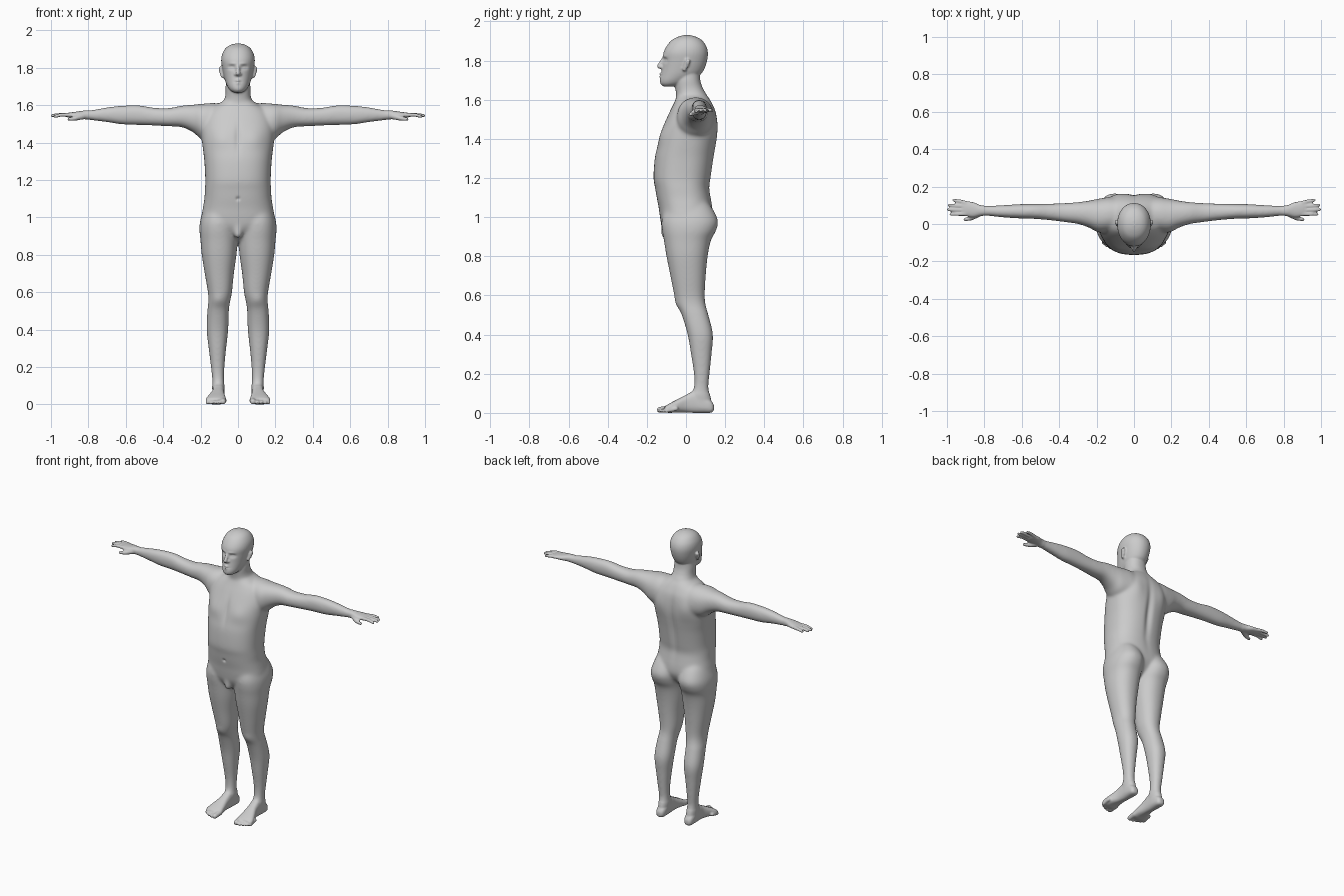
import bpy, bmesh, math
from mathutils import Vector

bm = bmesh.new()
ORDER = {'x': lambda t, a, b: (t, a, b), 'y': lambda t, a, b: (a, t, b), 'z': lambda t, a, b: (a, b, t)}


def spline(rows, steps=5):
    """Catmull-Rom through rows of numbers."""
    out = []
    for i in range(len(rows) - 1):
        p0, p1 = rows[max(i - 1, 0)], rows[i]
        p2, p3 = rows[i + 1], rows[min(i + 2, len(rows) - 1)]
        for s in range(steps):
            u = s / steps
            out.append([0.5 * (2 * b + (c - a) * u + (2 * a - 5 * b + 4 * c - d) * u * u
                               + (3 * b - a - 3 * c + d) * u ** 3) for a, b, c, d in zip(p0, p1, p2, p3)])
    return out + [list(rows[-1])]


def loft(axis, rows, side=1, n=2.2, seg=40):
    """Closed skin through rows of (t, a_min, a_max, b_min, b_max)."""
    prev = None
    for t, a0, a1, b0, b1 in spline(rows):
        ring = []
        for k in range(seg):
            w = 2 * math.pi * k / seg
            c, s = math.cos(w), math.sin(w)
            a = (a0 + a1) / 2 + (a1 - a0) / 2 * math.copysign(abs(c) ** (2 / n), c)
            b = (b0 + b1) / 2 + (b1 - b0) / 2 * math.copysign(abs(s) ** (2 / n), s)
            x, y, z = ORDER[axis](t, a, b)
            ring.append(bm.verts.new((x * side, y, z)))
        if prev:
            for k in range(seg):
                bm.faces.new((prev[k], prev[k - 1], ring[k - 1], ring[k]))
        else:
            bm.faces.new(ring)
        prev = ring
    bm.faces.new(prev)


def capsule(p, rp, q, rq, side=1):
    """Tapered round-ended rod between p and q."""
    tmp = bmesh.new()
    for c, r in ((p, rp), (q, rq)):
        new = bmesh.ops.create_icosphere(tmp, subdivisions=3, radius=r)['verts']
        bmesh.ops.translate(tmp, verts=new, vec=c)
    hull = bmesh.ops.convex_hull(tmp, input=tmp.verts)
    faces = [f for f in hull['geom'] if isinstance(f, bmesh.types.BMFace)]
    vmap = {v: bm.verts.new((v.co.x * side, v.co.y, v.co.z)) for f in faces for v in f.verts}
    for f in faces:
        bm.faces.new([vmap[v] for v in f.verts])
    tmp.free()


def wide(rows):
    """(z, half width, front, back) to loft rows."""
    return [(z, -w, w, f, b) for z, w, f, b in rows]


# Torso
loft('z', wide([(.87, .03, -.05, .03), (.90, .08, -.09, .06), (.95, .165, -.122, .11), (1.0, .193, -.133, .135),
                (1.05, .188, -.14, .135), (1.1, .18, -.15, .127), (1.15, .177, -.158, .12), (1.2, .175, -.166, .127),
                (1.3, .18, -.16, .142), (1.36, .187, -.147, .152), (1.42, .194, -.13, .16), (1.48, .195, -.11, .16),
                (1.54, .18, -.083, .152), (1.58, .15, -.063, .135), (1.61, .10, -.05, .117), (1.63, .07, -.045, .10)]), n=2.4)
# Neck
loft('z', wide([(1.56, .10, -.05, .12), (1.62, .077, -.05, .108), (1.66, .067, -.055, .086),
                (1.70, .066, -.055, .073), (1.76, .06, -.05, .07)]))
# Head
loft('z', wide([(1.667, .022, -.115, -.06), (1.68, .042, -.130, -.01), (1.70, .056, -.133, .03), (1.73, .069, -.127, .075),
                (1.76, .077, -.122, .095), (1.80, .085, -.118, .108), (1.84, .09, -.115, .112), (1.875, .084, -.098, .103),
                (1.905, .066, -.072, .08), (1.922, .042, -.04, .05), (1.93, .012, -.01, .02)]), n=2.1)
# Nose and lips
capsule((0, -.112, 1.815), .008, (0, -.137, 1.771), .012)
for s in (1, -1):
    capsule((.004, -.128, 1.765), .009, (.013, -.122, 1.766), .008, s)
    capsule((0, -.129, 1.731), .008, (.02, -.116, 1.727), .004, s)
    capsule((0, -.127, 1.717), .009, (.017, -.116, 1.722), .005, s)
# Groin
capsule((0, -.10, .96), .028, (0, -.105, .91), .022)

for s in (1, -1):
    # Ear
    capsule((.09, .008, 1.795), .014, (.083, -.008, 1.755), .010, s)
    capsule((.098, .016, 1.798), .007, (.09, .004, 1.765), .006, s)
    # Arm and palm
    loft('x', [(.06, -.02, .13, 1.44, 1.605), (.13, -.04, .14, 1.41, 1.612), (.19, -.045, .135, 1.415, 1.608),
               (.24, -.02, .125, 1.455, 1.603), (.30, 0, .117, 1.482, 1.598), (.37, .01, .112, 1.487, 1.585),
               (.45, .02, .109, 1.491, 1.587), (.53, .027, .108, 1.494, 1.60), (.62, .03, .106, 1.497, 1.598),
               (.70, .035, .101, 1.509, 1.589), (.78, .043, .098, 1.519, 1.575), (.82, .043, .101, 1.525, 1.572),
               (.86, .036, .117, 1.53, 1.566), (.90, .042, .122, 1.533, 1.561), (.918, .05, .118, 1.538, 1.557)], s)
    # Fingers and thumb
    for y0, tip in ((.054, (.979, .052, 1.54)), (.074, (.993, .077, 1.544)),
                    (.094, (.989, .101, 1.546)), (.112, (.963, .127, 1.545))):
        capsule((.895, y0, 1.548), .0115, (tip[0] - .035, tip[1] * .6 + y0 * .4, 1.549), .0098, s)
        capsule((tip[0] - .035, tip[1] * .6 + y0 * .4, 1.549), .0098, tip, .0085, s)
    capsule((.825, .058, 1.543), .018, (.868, .032, 1.53), .0125, s)
    capsule((.868, .032, 1.53), .0125, (.903, .024, 1.525), .0095, s)
    # Leg
    loft('z', [(1.09, .04, .165, -.08, .10), (1.04, .012, .186, -.11, .138), (.98, .002, .203, -.125, .164),
               (.93, .001, .206, -.122, .153), (.88, .002, .201, -.113, .127), (.8, .008, .194, -.1, .111),
               (.7, .022, .178, -.08, .101), (.6, .032, .161, -.06, .096), (.55, .042, .159, -.046, .101),
               (.5, .049, .164, -.022, .115), (.4, .052, .168, .008, .138), (.3, .063, .157, .025, .131),
               (.2, .072, .145, .04, .121), (.13, .074, .138, .04, .115), (.08, .071, .138, .02, .126),
               (.03, .076, .134, .03, .135)], s)
    # Foot
    loft('y', [(.143, .09, .12, .012, .04), (.128, .077, .133, .001, .062), (.09, .072, .137, 0, .09),
               (.04, .073, .137, 0, .112), (0, .073, .141, .002, .092), (-.05, .067, .16, .002, .066),
               (-.085, .063, .172, 0, .048), (-.108, .068, .168, .003, .034)], s, n=2.6)
    # Toes
    for x, y, r in ((.080, -.134, .0155), (.105, -.135, .0105), (.126, -.126, .010), (.146, -.115, .010), (.163, -.101, .010)):
        capsule((x - .002, y + .05, .022), r + .002, (x, y, r), r, s)

bmesh.ops.recalc_face_normals(bm, faces=bm.faces)
mesh = bpy.data.meshes.new("body")
bm.to_mesh(mesh)
bm.free()
body = bpy.data.objects.new("body", mesh)
bpy.context.collection.objects.link(body)

# Fuse the parts into one skin
fuse = body.modifiers.new("fuse", 'REMESH')
fuse.mode = 'VOXEL'
fuse.voxel_size = .005
skin = bpy.data.meshes.new_from_object(body.evaluated_get(bpy.context.evaluated_depsgraph_get()))
body.modifiers.clear()
body.data = skin
skin.name = "body"

# Blend joints, keeping hands, feet and face crisp
bm = bmesh.new()
bm.from_mesh(skin)
large = [v for v in bm.verts if abs(v.co.x) < .8 and .1 < v.co.z < 1.665]
for i in range(24):
    bmesh.ops.smooth_vert(bm, verts=large, factor=.5, use_axis_x=True, use_axis_y=True, use_axis_z=True)
for i in range(3):
    bmesh.ops.smooth_vert(bm, verts=bm.verts, factor=.5, use_axis_x=True, use_axis_y=True, use_axis_z=True)

# Sculpted relief: centre, radii, push along y (mirrored in x)
relief = [
    ((.034, -.108, 1.803), (.018, .03, .012), .011),    # eye socket
    ((.034, -.100, 1.801), (.010, .03, .007), -.005),   # eyeball
    ((.028, -.115, 1.822), (.022, .03, .007), -.004),   # brow
    ((0, -.13, 1.7245), (.020, .03, .003), .004),       # mouth
    ((.09, -.11, 1.42), (.06, .08, .05), -.009),        # chest
    ((0, -.13, 1.43), (.016, .06, .08), .007),          # breastbone
    ((0, -.16, 1.10), (.010, .05, .010), .008),         # navel
    ((0, .14, 1.33), (.022, .06, .17), -.013),          # spine
    ((.10, .14, 1.47), (.05, .05, .07), .009),          # shoulder blade
    ((.105, -.05, .56), (.03, .04, .03), -.004),        # kneecap
]
for v in bm.verts:
    p = Vector((abs(v.co.x), v.co.y, v.co.z))
    for c, r, push in relief:
        d = sum(((p[i] - c[i]) / r[i]) ** 2 for i in range(3))
        if d < 9:
            v.co.y += push * math.exp(-d)
    v.co.z = max(v.co.z, 0)
bm.to_mesh(skin)
bm.free()
for p in skin.polygons:
    p.use_smooth = True
